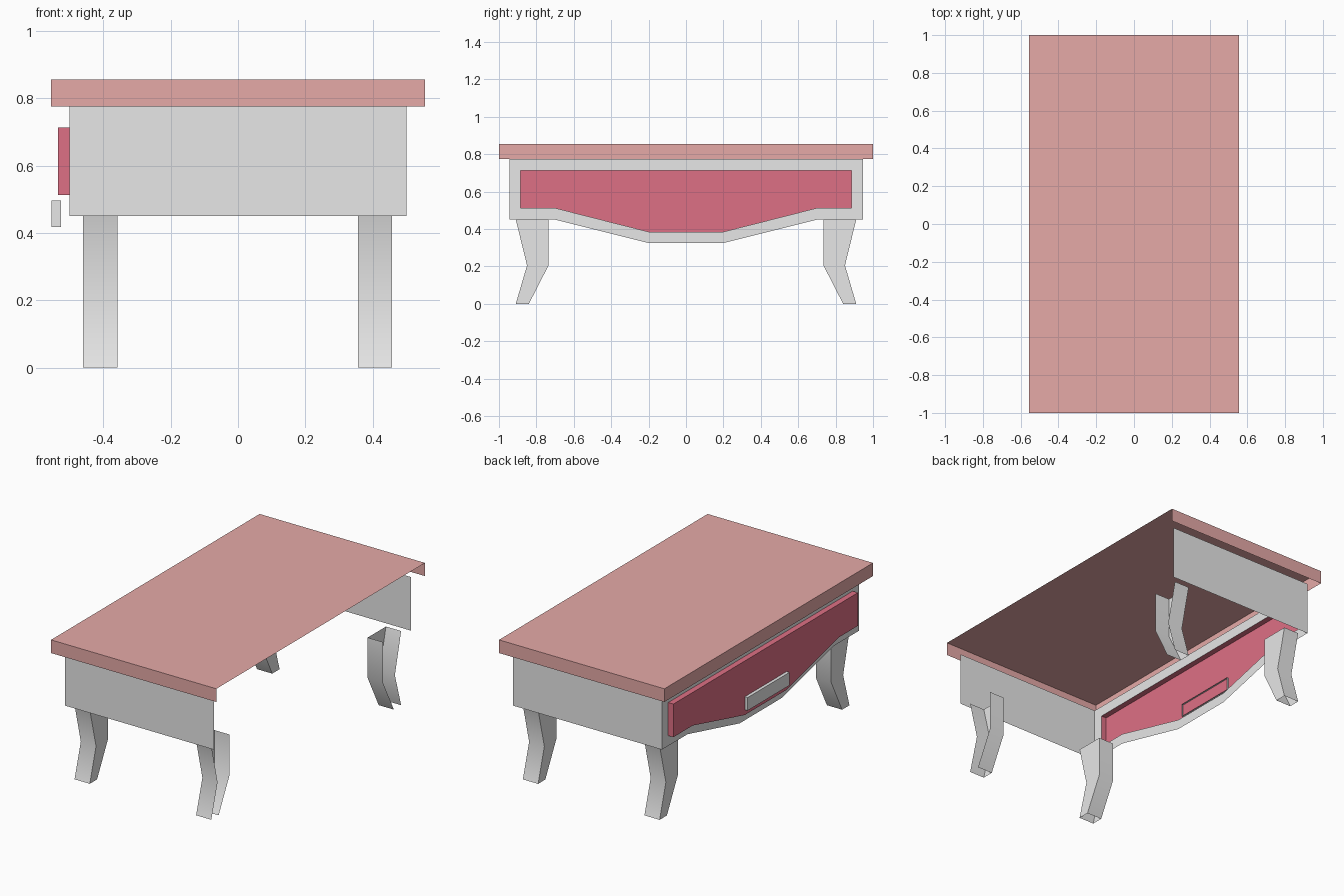
import bpy
import math

cube = bpy.data.objects.get("Cube")
if cube:
    bpy.data.objects.remove(cube, do_unlink=True)


def material(name, rgb):
    mat = bpy.data.materials.new(name)
    mat.use_nodes = True
    colour = (*rgb, 1.0)
    mat.diffuse_color = colour
    mat.node_tree.nodes["Principled BSDF"].inputs["Base Color"].default_value = colour
    return mat


grey = material("light grey", (0.8, 0.8, 0.8))
salmon = material("salmon", (0.79, 0.4, 0.39))
rose = material("rose", (0.73, 0.16, 0.232))


def make_object(name, verts, faces, mat):
    mesh = bpy.data.meshes.new(name)
    mesh.from_pydata(verts, [], faces)
    mesh.materials.append(mat)
    obj = bpy.data.objects.new(name, mesh)
    bpy.context.collection.objects.link(obj)
    return obj


def prism(name, profile, x0, x1, mat, keep, left_cap=True):
    """Extrude a counter-clockwise (y, z) profile along x, keeping chosen walls; the +x end stays open."""
    n = len(profile)
    verts = [(x, y, z) for x in (x0, x1) for y, z in profile]
    faces = [tuple(reversed(range(n)))] if left_cap else []
    for i in range(n):
        j = (i + 1) % n
        if keep(profile[i], profile[j]):
            faces.append((i, j, n + j, n + i))
    return make_object(name, verts, faces, mat)


def mirrored(points):
    """Complete a counter-clockwise outline from its -y half (listed top to bottom)."""
    return points + [(-y, z) for y, z in reversed(points)]


def rectangle(half_width, low, high):
    return mirrored([(-half_width, high), (-half_width, low)])


def upright(a, b):
    return a[0] == b[0]


# Table top: open underneath and on the +x side
prism("table_top", rectangle(1.0, 0.775, 0.855), -0.555, 0.555, salmon,
      lambda a, b: max(a[1], b[1]) > 0.8)

# End aprons: plain single sheets
prism("end_aprons", rectangle(0.945, 0.45, 0.775), -0.5, 0.5, grey, upright, left_cap=False)

# Drawer frame: flat ring with a dipped lower edge
outer = mirrored([(-0.945, 0.775), (-0.945, 0.45), (-0.7, 0.45), (-0.2, 0.325)])
inner = mirrored([(-0.885, 0.713), (-0.885, 0.512), (-0.7, 0.512), (-0.2, 0.385)])
count = len(outer)
make_object("drawer_frame", [(-0.5, y, z) for y, z in outer + inner],
            [(i, count + i, count + (i + 1) % count, (i + 1) % count) for i in range(count)],
            grey)

# Drawer front: raised panel with end and top walls
prism("drawer_front", inner, -0.535, -0.5, rose,
      lambda a, b: upright(a, b) or min(a[1], b[1]) > 0.7)

# Drawer handle
prism("drawer_handle", rectangle(0.2, 0.417, 0.496), -0.554, -0.525, grey, lambda a, b: True)

# Bent legs: open at top and bottom
leg = [(-0.91, 0), (-0.84, 0), (-0.735, 0.205), (-0.735, 0.45), (-0.91, 0.45), (-0.85, 0.205)]
for end, sign in (("front", 1), ("back", -1)):
    profile = [(sign * y, z) for y, z in leg][::sign]
    for side, x0 in (("right", -0.46), ("left", 0.356)):
        obj = prism(f"{end}_{side}_leg", profile, x0, x0 + 0.102, grey,
                    lambda a, b: a[1] != b[1])
        if side == "right":
            # these legs also have an inner wall
            flat = [v.co[:] for v in obj.data.vertices]
            faces = [tuple(p.vertices) for p in obj.data.polygons]
            faces.append(tuple(range(len(leg), 2 * len(leg))))
            obj.data.clear_geometry()
            obj.data.from_pydata(flat, [], faces)
        bpy.ops.object.select_all(action="DESELECT")
        obj.select_set(True)
        bpy.context.view_layer.objects.active = obj
        bpy.ops.object.shade_smooth_by_angle(angle=math.radians(40))
